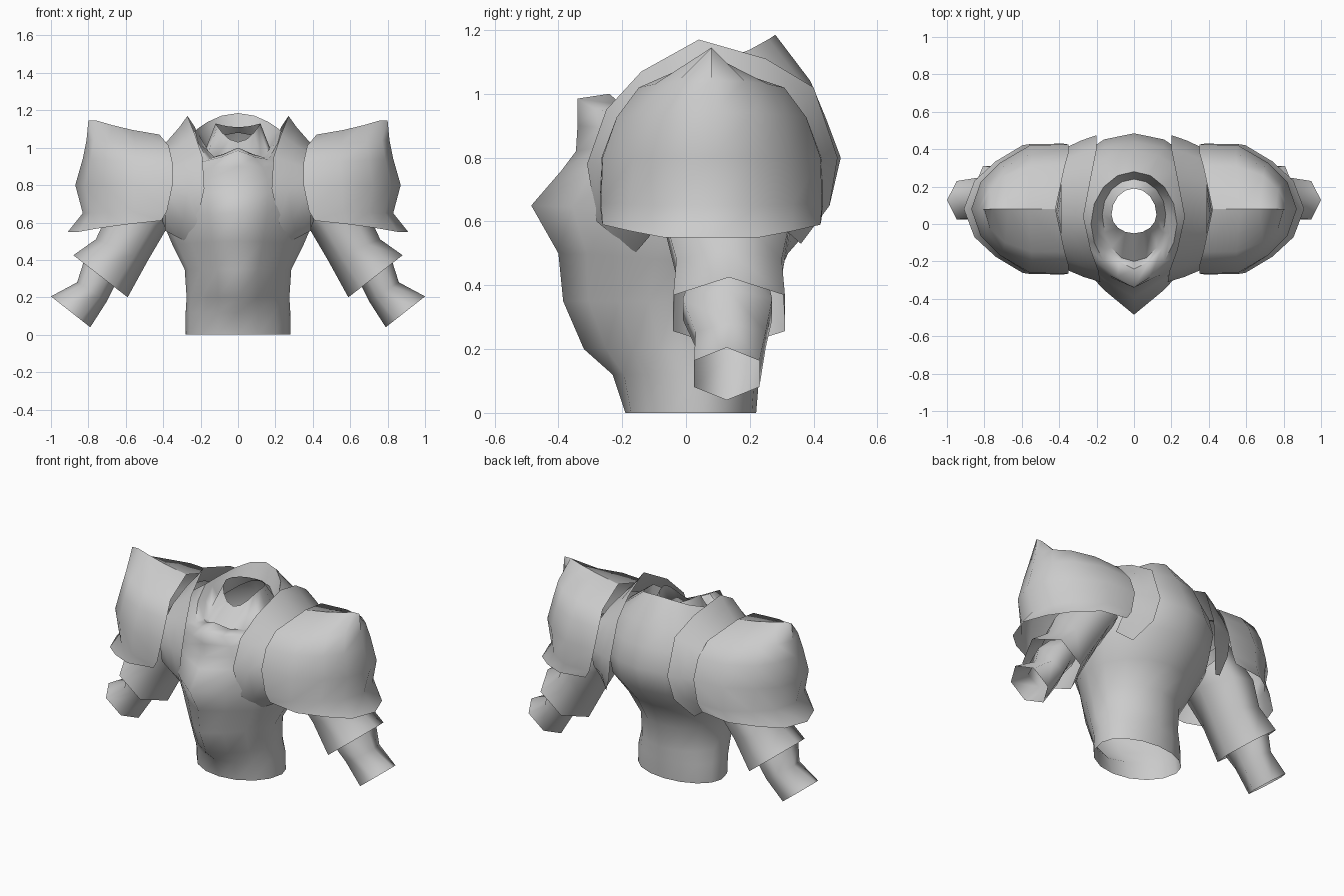
import bpy, math
from math import sin, cos, pi

if "Cube" in bpy.data.objects:
    bpy.data.objects.remove(bpy.data.objects["Cube"])

steel = bpy.data.materials.new("grey_steel")
steel.diffuse_color = (0.6, 0.6, 0.6, 1)
steel.use_nodes = True
steel.node_tree.nodes["Principled BSDF"].inputs["Base Color"].default_value = steel.diffuse_color


def loft(name, rings, closed=True, mirror=False, angle=70):
    """Skin a list of equally long point rings."""
    n = len(rings[0])
    verts = [p for r in rings for p in r]
    faces = []
    for k in range(len(rings) - 1):
        for j in range(n if closed else n - 1):
            a, b = k * n + j, k * n + (j + 1) % n
            faces.append((a, b, b + n, a + n))
    me = bpy.data.meshes.new(name)
    me.from_pydata(verts, [], faces)
    me.materials.append(steel)
    ob = bpy.data.objects.new(name, me)
    bpy.context.collection.objects.link(ob)
    bpy.ops.object.select_all(action='DESELECT')
    ob.select_set(True)
    bpy.context.view_layer.objects.active = ob
    bpy.ops.object.shade_smooth_by_angle(angle=math.radians(angle))
    if mirror:
        m = ob.modifiers.new("mirror", 'MIRROR')
        m.use_axis = (True, False, False)
        m.use_mirror_merge = False
    return ob


# Torso cuirass: z front / side / back, half width, y front / back, beak, dip
def torso_ring(zf, zs, zb, w, yf, yb, k, dip=0, n=16):
    yc = min(0.05, (yf + yb) / 2 + 0.03)
    pts = []
    for i in range(n):
        t = 2 * pi * i / n
        s, c = sin(t), cos(t)
        if c >= 0:
            y = yc - (yc - yf) * (k * (1 - abs(s)) + (1 - k) * c)
            z = zs + (zf - zs) * c * c - dip * sin(2 * t) ** 2
        else:
            y = yc - (yb - yc) * c
            z = zs + (zb - zs) * c * c
        pts.append((w * s, y, z))
    return pts


levels = [
    (0, 0, 0, .28, -.19, .22, 0),
    (.12, .12, .12, .28, -.23, .23, .2),
    (.2, .2, .2, .275, -.32, .235, .5),
    (.35, .35, .35, .285, -.385, .25, .5),
    (.5, .48, .5, .35, -.40, .32, .5),
    (.65, .62, .65, .41, -.485, .45, .6),
    (.76, .78, .8, .42, -.39, .485, .45),
    (.82, .9, .92, .41, -.345, .44, .35),
    (.9, 1.0, 1.04, .35, -.34, .39, .3, .04),
    (.985, 1.09, 1.185, .23, -.34, .28, .3, .1),
    (1.0, 1.07, 1.15, .21, -.24, .265, .2, .09),
    # Neck rising inside the collar
    (.93, 1.0, 1.08, .17, -.2, .24, 0, .02),
    (1.03, 1.13, 1.11, .12, -.05, .19, 0),
]
loft("cuirass", [torso_ring(*l) for l in levels])

# Raised shoulder straps: inner edge wraps over the shoulder, outer edge tucks in
strap = [(.28, -.16, .5), (.22, -.28, .6), (.18, -.31, .78), (.19, -.25, .95),
         (.23, -.14, 1.07), (.27, .04, 1.17), (.23, .25, 1.11), (.2, .40, 1.02),
         (.2, .475, .8), (.23, .45, .65), (.31, .36, .53)]


def shrink(x, fy, fz):
    return [(x, .08 + (y - .08) * fy, .78 + (z - .78) * (fz if z > .78 else fy))
            for _, y, z in strap]


mid = [((a[0] + .36) / 2, b[1], b[2]) for a, b in zip(strap, shrink(0, .93, .84))]
loft("shoulder_strap", [strap, mid, shrink(.39, .8, .62)], closed=False, mirror=True)

# Pauldrons: horizontal U slices, open towards the body
# z inner / z apex, x inner, x corner, x apex, half depth inner, half depth corner
slices = [(.61, .55, .41, .74, .91, .345, .25),
          (.66, .65, .38, .70, .83, .35, .25),
          (.80, .80, .35, .72, .87, .345, .24),
          (.92, .94, .35, .70, .83, .30, .22),
          (1.01, 1.04, .37, .69, .81, .23, .175),
          (1.07, 1.145, .42, .67, .80, 0, 0)]


def u_slice(zi, za, xi, xc, xa, d, dc):
    half = [(xi, d, zi), ((xi + xc) / 2 + .02, d * .99, (zi * 2 + za) / 3),
            (xc, dc * 1.02, (zi + za * 2) / 3), ((xc + xa * 2) / 3, dc * .6, za)]
    return ([(x, .08 - y, z) for x, y, z in half] + [(xa, .08, za)]
            + [(x, .08 + y, z) for x, y, z in reversed(half)])


loft("pauldron", [u_slice(*s) for s in slices], closed=False, mirror=True)


# Arms: each ring spans an outer and an inner point, plus a depth range
def arm_ring(ox, oz, ix, iz, y0, y1, n=6):
    top = max(sin(2 * pi * i / n) for i in range(n))
    pts = []
    for i in range(n):
        a = 2 * pi * i / n
        f = (1 + cos(a)) / 2
        pts.append((ix + (ox - ix) * f, (y0 + y1) / 2 + (y1 - y0) / 2 * sin(a) / top,
                    iz + (oz - iz) * f))
    return pts


sleeve = [(.50, .88, .33, .62, -.05, .30), (.70, .64, .38, .57, -.07, .33),
          (.76, .51, .48, .40, -.03, .30), (.88, .425, .59, .20, -.04, .31)]
loft("sleeve", [arm_ring(*r) for r in sleeve], mirror=True)

forearm = [(.74, .47, .58, .36, .02, .25), (.825, .39, .66, .26, -.01, .27),
           (.86, .28, .70, .18, .03, .25), (1.0, .205, .79, .04, .025, .23)]
loft("forearm", [arm_ring(*r) for r in forearm], mirror=True)
